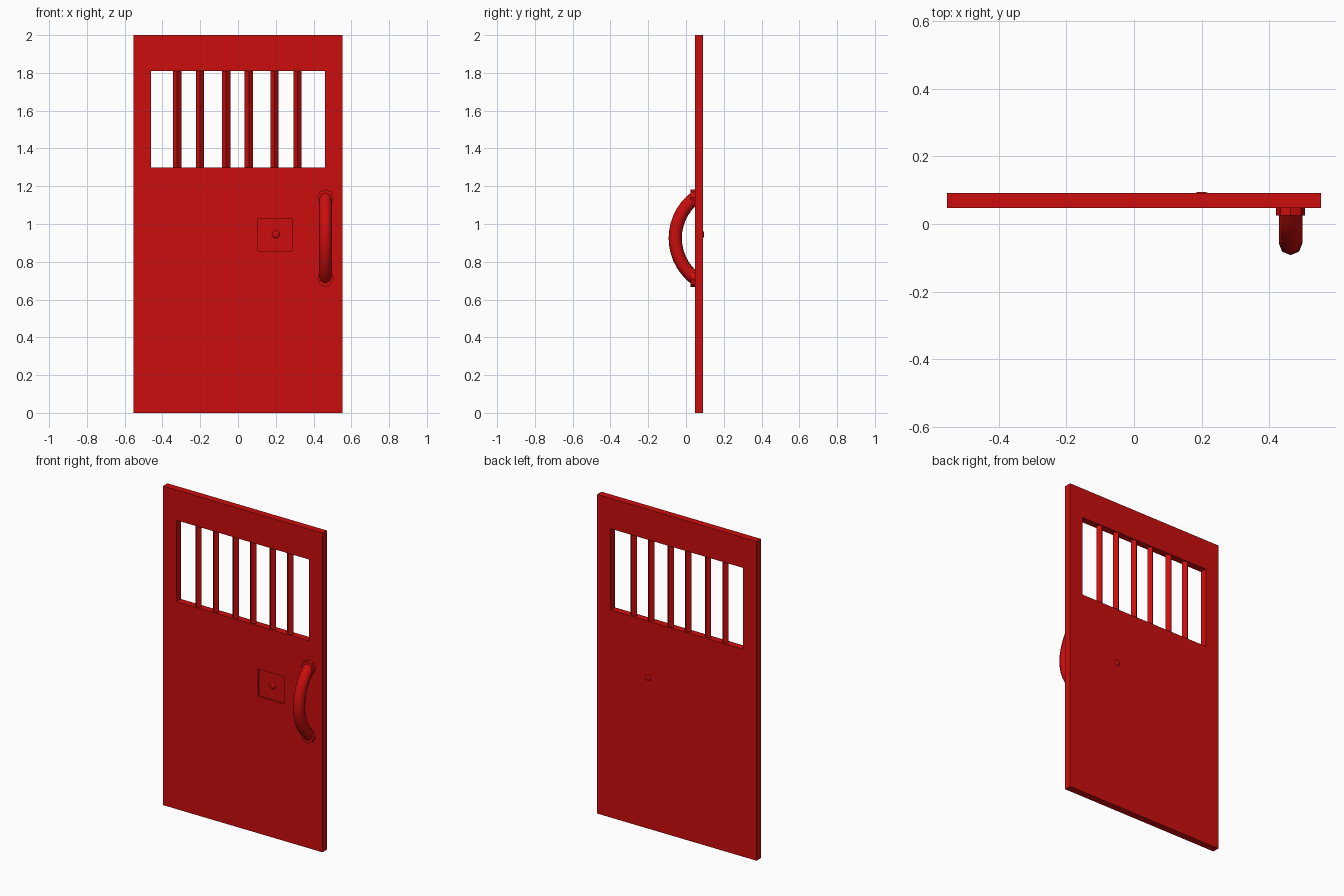
import bpy, bmesh, math
from mathutils import Vector

if "Cube" in bpy.data.objects:
    bpy.data.objects.remove(bpy.data.objects["Cube"])

red = bpy.data.materials.new("red_paint")
red.diffuse_color = (0.6, 0.004, 0.004, 1)
red.use_nodes = True
red.node_tree.nodes["Principled BSDF"].inputs["Base Color"].default_value = red.diffuse_color


def box(name, lo, hi):
    lo, hi = Vector(lo), Vector(hi)
    bpy.ops.mesh.primitive_cube_add(size=1, location=(lo + hi) / 2)
    ob = bpy.context.object
    ob.name = name
    ob.scale = hi - lo
    bpy.ops.object.transform_apply(location=False, rotation=False, scale=True)
    ob.data.materials.append(red)
    return ob


def cylinder(name, loc, radius, depth, sides, rot=(0, 0, 0)):
    bpy.ops.mesh.primitive_cylinder_add(vertices=sides, radius=radius, depth=depth,
                                        location=loc, rotation=rot)
    ob = bpy.context.object
    ob.name = name
    ob.data.materials.append(red)
    return ob


FRONT, BACK = 0.047, 0.091

# Door slab with a window opening and a shallow square recess
door = box("door_panel", (-0.553, FRONT, 0), (0.553, BACK, 2))
cutters = [box("window_cutter", (-0.46, 0, 1.30), (0.46, 0.2, 1.81)),
           box("recess_cutter", (0.105, 0, 0.857), (0.287, FRONT + 0.012, 1.03))]
for cutter in cutters:
    mod = door.modifiers.new("cut", 'BOOLEAN')
    mod.operation = 'DIFFERENCE'
    mod.solver = 'EXACT'
    mod.object = cutter
    bpy.context.view_layer.objects.active = door
    bpy.ops.object.modifier_apply(modifier=mod.name)
    bpy.data.objects.remove(cutter, do_unlink=True)

# Window bars, set corner-forward
for i, x in enumerate((-0.322, -0.201, -0.063, 0.057, 0.193, 0.315)):
    cylinder(f"window_bar_{i + 1}", (x, (FRONT + BACK) / 2, 1.555), 0.022, 0.52, 4)

# Peephole running through the door, rounded at both ends
peephole = cylinder("peephole", (0.2, 0.0725, 0.945), 0.02, 0.044, 12, (math.pi / 2, 0, 0))
bev = peephole.modifiers.new("round", 'BEVEL')
bev.width = 0.008
bev.segments = 2
bpy.ops.object.shade_smooth_by_angle(angle=math.radians(40))

# Pull handle: eight-sided tube swept along an arc
X, Z, R, TUBE, SIDES, STEPS = 0.463, 0.925, 0.27, 0.035, 8, 14
APEX_Y = -0.057
bm = bmesh.new()
rings = []
for i in range(STEPS + 1):
    a = math.radians(-54 + 108 * i / STEPS)
    out = Vector((0, -math.cos(a), math.sin(a)))
    centre = Vector((X, APEX_Y + R, Z)) + out * R
    rings.append([bm.verts.new(centre + TUBE * (out * math.cos(t) + Vector((1, 0, 0)) * math.sin(t)))
                  for t in (2 * math.pi * k / SIDES for k in range(SIDES))])
for r0, r1 in zip(rings, rings[1:]):
    for k in range(SIDES):
        n = (k + 1) % SIDES
        bm.faces.new((r0[k], r0[n], r1[n], r1[k]))
bm.faces.new(rings[0])
bm.faces.new(rings[-1])
bmesh.ops.recalc_face_normals(bm, faces=bm.faces)
mesh = bpy.data.meshes.new("pull_handle")
bm.to_mesh(mesh)
bm.free()
mesh.materials.append(red)
handle = bpy.data.objects.new("pull_handle", mesh)
bpy.context.collection.objects.link(handle)
bpy.ops.object.select_all(action='DESELECT')
handle.select_set(True)
bpy.context.view_layer.objects.active = handle
bpy.ops.object.shade_smooth_by_angle(angle=math.radians(50))

# Collars where the handle meets the door
for name, z in (("upper_collar", 1.14), ("lower_collar", 0.71)):
    cylinder(name, (X, 0.037, z), 0.043, 0.024, 8, (math.pi / 2, 0, 0))
